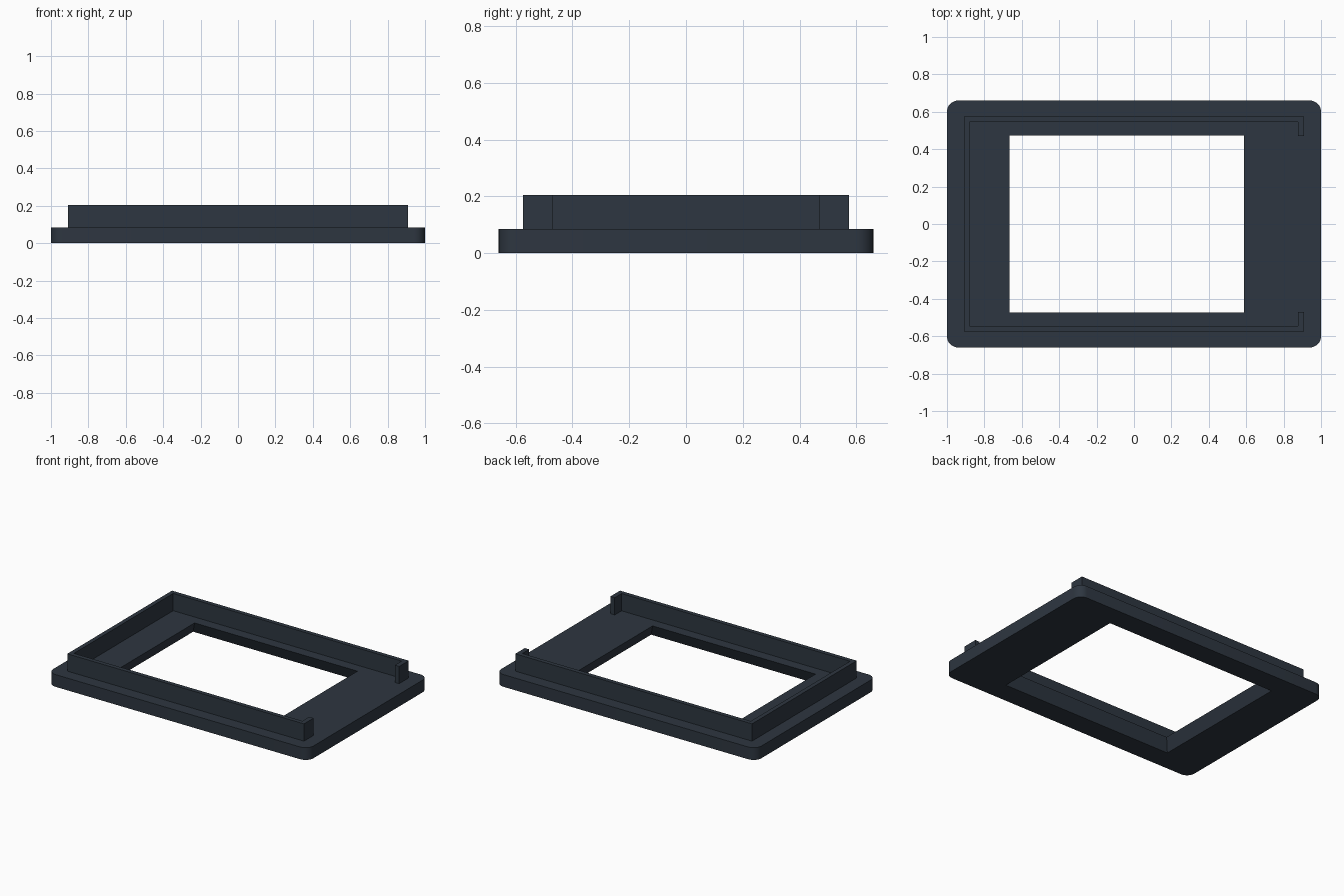
import bpy
import bmesh
from math import radians

if "Cube" in bpy.data.objects:
    bpy.data.objects.remove(bpy.data.objects["Cube"], do_unlink=True)

PLATE_TOP, RIM_TOP = 0.085, 0.205
FLARE = 0.037          # the window widens towards the underside

slate = bpy.data.materials.new("dark_slate")
slate.use_nodes = True
color = (0.027, 0.037, 0.052, 1)
slate.diffuse_color = color
slate.node_tree.nodes["Principled BSDF"].inputs["Base Color"].default_value = color


def finish(bm, name):
    bmesh.ops.recalc_face_normals(bm, faces=bm.faces)
    mesh = bpy.data.meshes.new(name)
    bm.to_mesh(mesh)
    bm.free()
    mesh.materials.append(slate)
    obj = bpy.data.objects.new(name, mesh)
    bpy.context.collection.objects.link(obj)
    bpy.ops.object.select_all(action='DESELECT')
    obj.select_set(True)
    bpy.context.view_layer.objects.active = obj
    bpy.ops.object.shade_smooth_by_angle(angle=radians(20))
    return obj


def loop(bm, x0, x1, y, z):
    return [bm.verts.new((px, py, z))
            for px, py in ((x0, -y), (x1, -y), (x1, y), (x0, y))]


# Base plate: four rectangular loops joined into a frame with a window
bm = bmesh.new()
rings = [loop(bm, -1, 1, 0.66, 0),
         loop(bm, -1, 1, 0.66, PLATE_TOP),
         loop(bm, -0.665, 0.588, 0.473, PLATE_TOP),
         loop(bm, -0.665 - FLARE, 0.588 + FLARE, 0.473 + FLARE, 0)]
for a, b in zip(rings, rings[1:] + rings[:1]):
    for i in range(4):
        j = (i + 1) % 4
        bm.faces.new((a[i], a[j], b[j], b[i]))
corners = [bm.edges.get(pair) for pair in zip(rings[0], rings[1])]
bmesh.ops.bevel(bm, geom=corners, offset=0.06, segments=8,
                affect='EDGES', profile=0.5)
finish(bm, "base_plate")

# Raised rim: C-shaped wall with short returns at the open end
half = [(0.91, 0.47), (0.91, 0.575), (-0.91, 0.575)]
inner = [(-0.88, 0.545), (0.877, 0.545), (0.877, 0.47)]
outline = half + [(x, -y) for x, y in reversed(half)]
outline += [(x, -y) for x, y in reversed(inner)] + inner
bm = bmesh.new()
base = bm.faces.new([bm.verts.new((x, y, PLATE_TOP)) for x, y in outline])
top = bmesh.ops.extrude_face_region(bm, geom=[base])["geom"]
bmesh.ops.translate(bm, vec=(0, 0, RIM_TOP - PLATE_TOP),
                    verts=[v for v in top if isinstance(v, bmesh.types.BMVert)])
finish(bm, "raised_rim")
